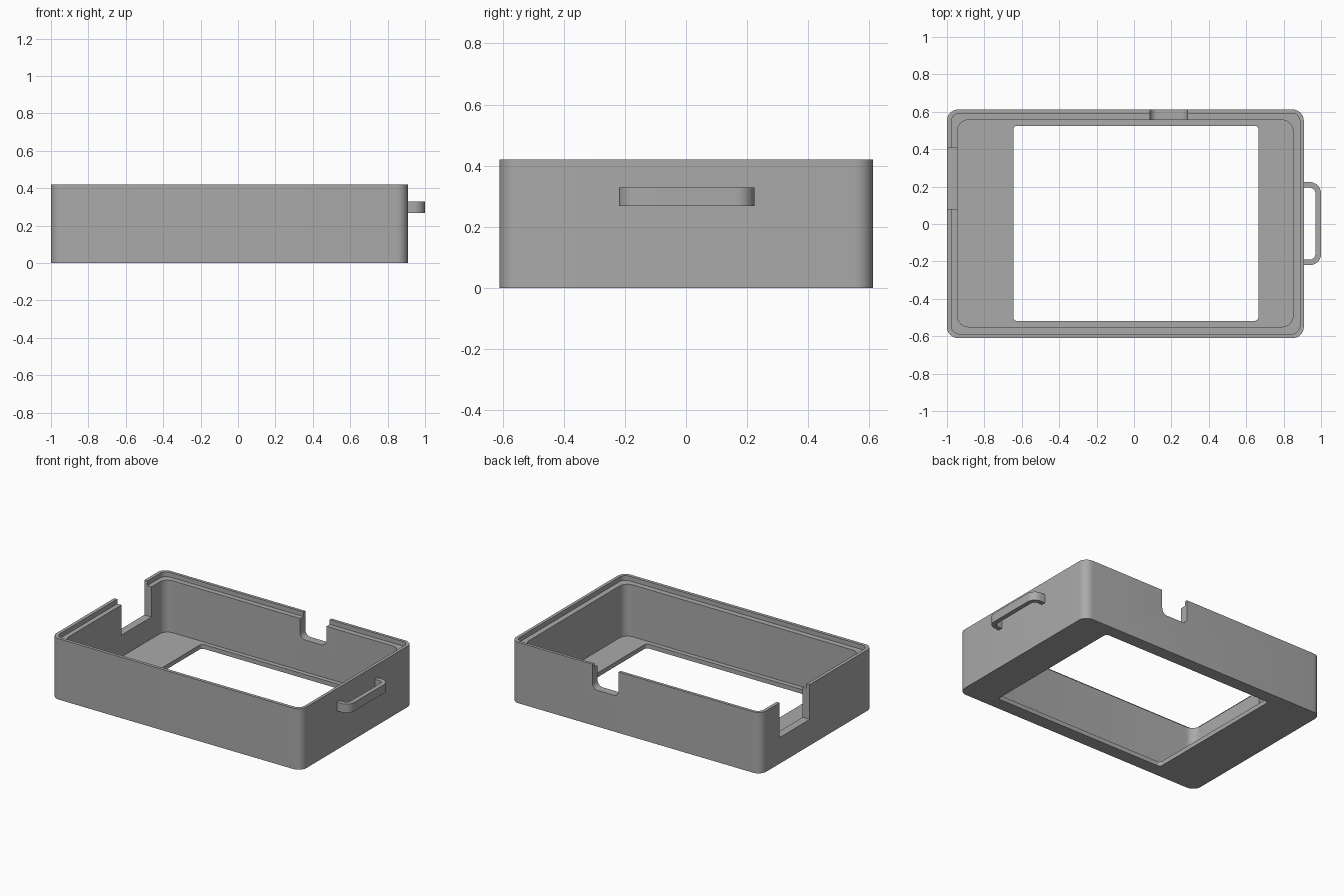
import bpy, bmesh, math
from mathutils import Matrix

if "Cube" in bpy.data.objects:
    bpy.data.objects.remove(bpy.data.objects["Cube"])

grey = bpy.data.materials.new("plain grey")
grey.diffuse_color = (0.40, 0.40, 0.40, 1)
grey.use_nodes = True
grey.node_tree.nodes["Principled BSDF"].inputs["Base Color"].default_value = grey.diffuse_color


def rounded(x0, x1, y0, y1, r, steps=8):
    """Rounded rectangle outline, counter-clockwise."""
    pts = []
    for cx, cy, a in ((x1 - r, y1 - r, 0), (x0 + r, y1 - r, 90),
                      (x0 + r, y0 + r, 180), (x1 - r, y0 + r, 270)):
        for i in range(steps + 1):
            t = math.radians(a + 90 * i / steps)
            pts.append((cx + r * math.cos(t), cy + r * math.sin(t)))
    return pts


def prism(name, outline, z0, z1, matrix=None):
    """Extrude a flat outline from z0 to z1."""
    bm = bmesh.new()
    face = bm.faces.new([bm.verts.new((x, y, z0)) for x, y in outline])
    top = bmesh.ops.extrude_face_region(bm, geom=[face])["geom"]
    bmesh.ops.translate(bm, vec=(0, 0, z1 - z0),
                        verts=[v for v in top if isinstance(v, bmesh.types.BMVert)])
    if matrix:
        bm.transform(matrix)
    bmesh.ops.recalc_face_normals(bm, faces=bm.faces)
    mesh = bpy.data.meshes.new(name)
    bm.to_mesh(mesh)
    bm.free()
    mesh.materials.append(grey)
    obj = bpy.data.objects.new(name, mesh)
    bpy.context.collection.objects.link(obj)
    return obj


def cut(obj, cutter):
    """Subtract the cutter and remove it."""
    bpy.context.view_layer.objects.active = obj
    mod = obj.modifiers.new("cut", "BOOLEAN")
    mod.operation, mod.solver, mod.object = "DIFFERENCE", "EXACT", cutter
    bpy.ops.object.modifier_apply(modifier=mod.name)
    bpy.data.objects.remove(cutter)


def smooth(obj):
    bpy.ops.object.select_all(action="DESELECT")
    obj.select_set(True)
    bpy.context.view_layer.objects.active = obj
    bpy.ops.object.shade_smooth_by_angle(angle=math.radians(30))


# Open case with cavity, stepped rim and floor window
case = prism("case", rounded(-1, 0.908, -0.61, 0.612, 0.06), 0, 0.42)
cut(case, prism("cavity", rounded(-0.945, 0.85, -0.55, 0.556, 0.06), 0.03, 0.6))
cut(case, prism("rim_step", rounded(-0.977, 0.887, -0.588, 0.592, 0.045), 0.388, 0.6))
cut(case, prism("floor_window", rounded(-0.645, 0.665, -0.518, 0.525, 0.02), -0.1, 0.1))

# Square notch in the left wall
cut(case, prism("side_notch", [(-1.1, 0.08), (-0.9, 0.08), (-0.9, 0.407), (-1.1, 0.407)],
                0.18, 0.6))

# Round-bottomed notch in the back wall (outline in x and z)
cut(case, prism("back_notch", rounded(0.085, 0.285, 0.25, 0.7, 0.04), -0.7, -0.5,
                Matrix.Rotation(math.radians(90), 4, "X")))

# Round hole in the left wall
hole = [(0.03 * math.cos(math.tau * i / 32), 0.03 * math.sin(math.tau * i / 32))
        for i in range(32)]
cut(case, prism("cable_hole", hole, -0.1, 0.1,
                Matrix.Translation((-1, -0.49, 0.325)) @ Matrix.Rotation(math.radians(90), 4, "Y")))
smooth(case)

# Handle on the right wall: half of a rounded ring
handle = prism("handle", rounded(0.7, 1, -0.22, 0.224, 0.06), 0.268, 0.328)
cut(handle, prism("handle_gap", rounded(0.72, 0.97, -0.19, 0.194, 0.03), 0.2, 0.4))
cut(handle, prism("handle_trim", [(0.6, -0.4), (0.9, -0.4), (0.9, 0.4), (0.6, 0.4)], 0.2, 0.4))
smooth(handle)
